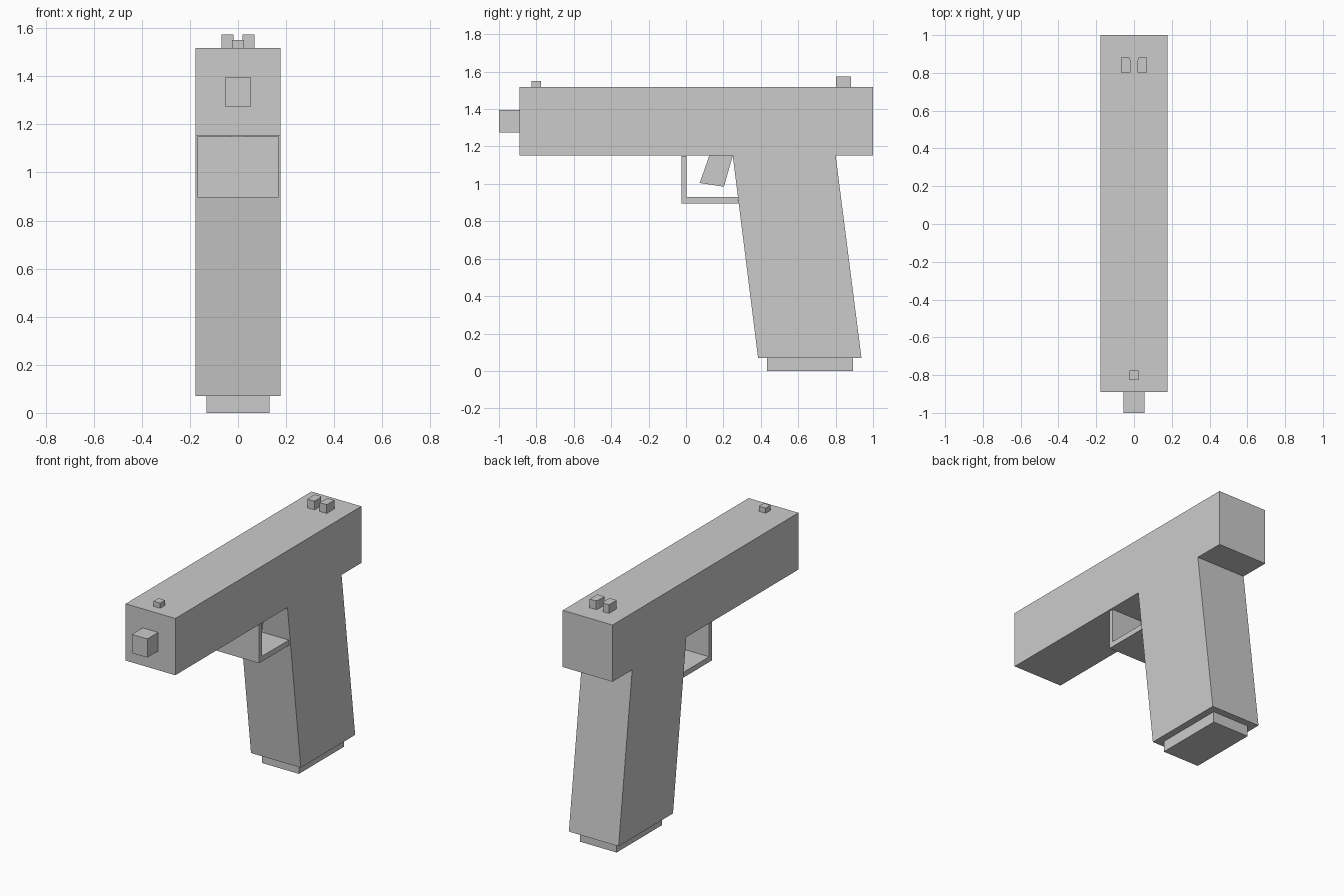
import bpy, bmesh

if "Cube" in bpy.data.objects:
    bpy.data.objects.remove(bpy.data.objects["Cube"])


def extrude(name, profile, start, depth):
    """Close a polygon and push it along a vector into a flat-faced solid."""
    bm = bmesh.new()
    face = bm.faces.new([bm.verts.new([a + b for a, b in zip(p, start)]) for p in profile])
    geo = bmesh.ops.extrude_face_region(bm, geom=[face])
    verts = [g for g in geo["geom"] if isinstance(g, bmesh.types.BMVert)]
    bmesh.ops.translate(bm, verts=verts, vec=depth)
    bmesh.ops.recalc_face_normals(bm, faces=bm.faces)
    mesh = bpy.data.meshes.new(name)
    bm.to_mesh(mesh)
    bm.free()
    obj = bpy.data.objects.new(name, mesh)
    bpy.context.collection.objects.link(obj)
    return obj


def side_part(name, half_width, yz):
    """Side profile in (y, z), extruded symmetrically across x."""
    return extrude(name, [(0, y, z) for y, z in yz], (-half_width, 0, 0), (2 * half_width, 0, 0))


def box(name, half_width, y0, y1, z0, z1):
    return side_part(name, half_width, [(y0, z0), (y1, z0), (y1, z1), (y0, z1)])


# Slide and muzzle
box("slide", 0.177, -0.89, 1.0, 1.152, 1.517)
box("barrel", 0.055, -1.0, -0.89, 1.275, 1.395)

# Raked grip and magazine base
side_part("grip", 0.177, [(0.25, 1.152), (0.80, 1.152), (0.938, 0.07), (0.385, 0.07)])
box("magazine_base", 0.131, 0.432, 0.892, 0.0, 0.07)

# Trigger guard: L-shaped strap running back to the grip
side_part("trigger_guard", 0.168, [(-0.025, 1.15), (-0.025, 0.896), (0.281, 0.896),
                                   (0.277, 0.93), (0.004, 0.93), (0.004, 1.15)])

# Trigger
side_part("trigger", 0.03, [(0.125, 1.152), (0.25, 1.152), (0.203, 0.985), (0.073, 1.005)])

# Sights
box("front_sight", 0.024, -0.825, -0.775, 1.517, 1.55)
for side, label in ((-1, "left"), (1, "right")):
    plan = [(0.018, 0.803), (0.069, 0.803), (0.069, 0.881), (0.025, 0.881), (0.018, 0.865)]
    extrude("rear_sight_" + label, [(side * x, y, 0) for x, y in plan], (0, 0, 1.517), (0, 0, 0.056))
